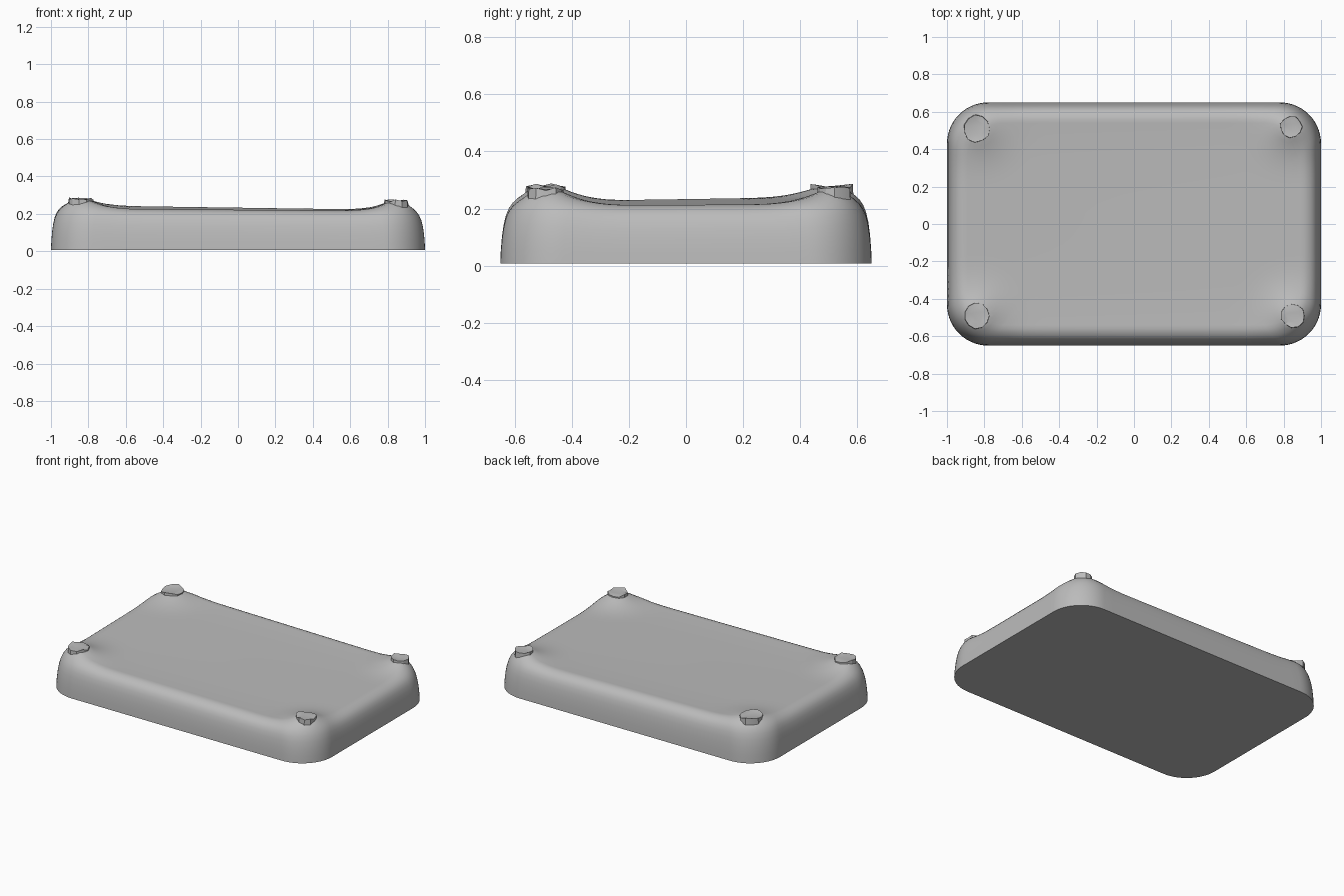
import bpy, bmesh, math, random

cube = bpy.data.objects.get("Cube")
if cube:
    bpy.data.objects.remove(cube, do_unlink=True)
random.seed(4)

# Single grey material
grey = bpy.data.materials.new("plain_grey")
grey.use_nodes = True
grey.diffuse_color = (0.5, 0.5, 0.5, 1)
bsdf = grey.node_tree.nodes["Principled BSDF"]
bsdf.inputs["Base Color"].default_value = grey.diffuse_color
bsdf.inputs["Roughness"].default_value = 0.8

HX, HY, CORNER, BASE = 1.0, 0.65, 0.22, 0.008
# Corner studs: x, y, radius, height
STUDS = {
    "back_right": (-0.84, 0.51, 0.075, 0.272),
    "back_left": (0.84, 0.52, 0.06, 0.262),
    "front_right": (-0.84, -0.49, 0.072, 0.272),
    "front_left": (0.85, -0.49, 0.065, 0.262),
}


def make_object(name, bm, angle):
    bmesh.ops.recalc_face_normals(bm, faces=bm.faces)
    mesh = bpy.data.meshes.new(name)
    bm.to_mesh(mesh)
    bm.free()
    mesh.materials.append(grey)
    obj = bpy.data.objects.new(name, mesh)
    bpy.context.collection.objects.link(obj)
    bpy.ops.object.select_all(action="DESELECT")
    obj.select_set(True)
    bpy.context.view_layer.objects.active = obj
    bpy.ops.object.shade_smooth_by_angle(angle=math.radians(angle))
    return obj


def top_height(x, y):
    """Dished top, a little higher along the back and right, rising to the studs."""
    h = 0.221 - 0.011 * x + 0.01 * y - 0.006 * x * y
    h += 0.012 * abs(y / HY) ** 4 + 0.003 * abs(x) ** 4
    for sx, sy, r, top in STUDS.values():
        t = max(0.0, math.hypot(x - sx, y - sy) - r * 0.8) / 0.28
        if t < 1:
            h += (top - h) * (1 - t) ** 3
    return h


def bridge(bm, lower, upper):
    n = len(lower)
    for i in range(n):
        j = (i + 1) % n
        bm.faces.new((lower[i], lower[j], upper[j], upper[i]))


# Rounded rectangle outline, each corner arc followed by a straight edge
outline = []
ARC, EDGE = 14, 22
for k, (sx, sy) in enumerate(((1, 1), (-1, 1), (-1, -1), (1, -1))):
    cx, cy = sx * (HX - CORNER), sy * (HY - CORNER)
    for i in range(ARC + 1):
        a = math.radians(90) * (k + i / ARC)
        outline.append((cx + CORNER * math.cos(a), cy + CORNER * math.sin(a)))
    px, py = outline[-1]
    along_x = k % 2 == 0
    qx, qy = (-px, py) if along_x else (px, -py)
    for i in range(1, EDGE):
        t = i / EDGE
        outline.append((px + (qx - px) * t, py + (qy - py) * t))

# Wall profile: inset from the edge and fraction of the top height
profile = [(0, 0), (0.002, 0.2), (0.006, 0.4), (0.012, 0.58), (0.02, 0.72),
           (0.03, 0.82), (0.042, 0.89), (0.056, 0.94), (0.072, 0.975), (0.09, 1)]
profile += [(0.09 + 0.02 * i, 1) for i in range(1, 14)]
profile += [(0.35 + 0.048 * i, 1) for i in range(1, 7)]

# Slab body
bm = bmesh.new()
rings = []
for inset, frac in profile:
    ring = []
    for x, y in outline:
        px = x * (HX - inset) / HX
        py = y * (HY - inset) / HY
        z = BASE + frac * (top_height(px, py) - BASE)
        ring.append(bm.verts.new((px, py, z)))
    rings.append(ring)
for lower, upper in zip(rings, rings[1:]):
    bridge(bm, lower, upper)
bm.faces.new(rings[0][::-1])
cap = bm.faces.new(rings[-1])
bmesh.ops.triangulate(bm, faces=[cap])
make_object("slab_body", bm, 50)

# Ragged low studs at the four corners
for label, (sx, sy, r, top) in STUDS.items():
    bm = bmesh.new()
    n = 11
    rows = [[], [], []]
    for i in range(n):
        a = math.tau * i / n
        rim = random.uniform(0.0, 0.016)
        wobble = random.uniform(0.92, 1.05)
        for row, scale, z in ((0, 1.0, top - 0.03), (1, 0.97, top + rim), (2, 0.6, top + 0.006)):
            d = r * scale * wobble
            rows[row].append(bm.verts.new((sx + d * math.cos(a), sy + d * math.sin(a), z)))
    bridge(bm, rows[0], rows[1])
    bridge(bm, rows[1], rows[2])
    bm.faces.new(rows[2])
    bm.faces.new(rows[0][::-1])
    make_object(label + "_stud", bm, 25)
